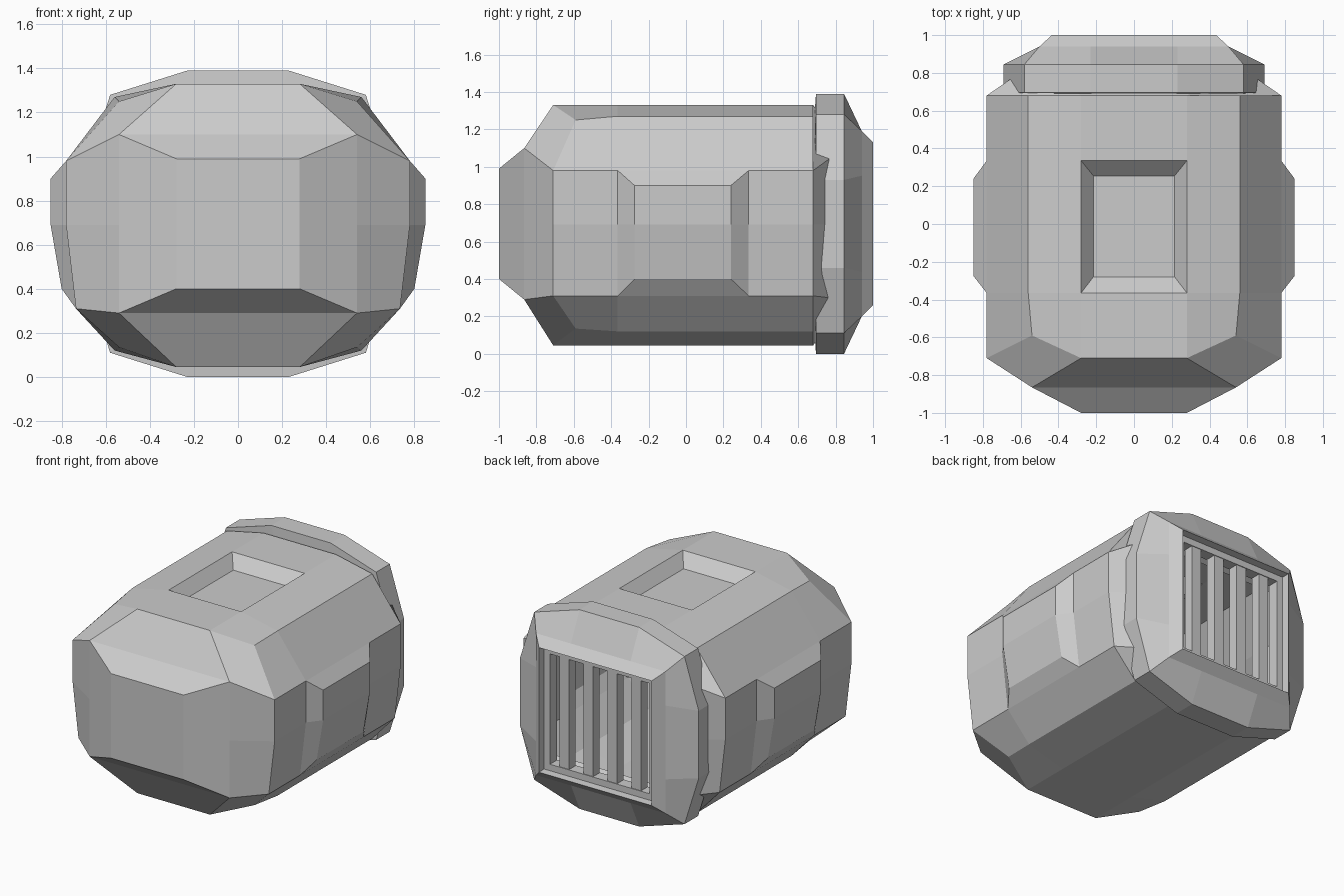
import bpy, bmesh

if "Cube" in bpy.data.objects:
    bpy.data.objects.remove(bpy.data.objects["Cube"])

def finish(name, bm):
    bmesh.ops.recalc_face_normals(bm, faces=bm.faces)
    me = bpy.data.meshes.new(name)
    bm.to_mesh(me)
    bm.free()
    ob = bpy.data.objects.new(name, me)
    bpy.context.collection.objects.link(ob)
    return ob

# ---- carrier shell: faceted hollow body ----
bm = bmesh.new()
cache = {}

def vert(p):
    key = tuple(round(c, 4) for c in p)
    if key not in cache:
        cache[key] = bm.verts.new(key)
    return cache[key]

def mx(p):
    return (-p[0], p[1], p[2])

def both(*pts):
    """A face and its mirror image across x = 0."""
    bm.faces.new([vert(p) for p in pts])
    bm.faces.new([vert(mx(p)) for p in reversed(pts)])

def span(p, q):
    """A face running across x = 0 between edge p-q and its mirror."""
    bm.faces.new([vert(p), vert(q), vert(mx(q)), vert(mx(p))])

# half cross-section from top to bottom
prof = [(.28, 1.33), (.56, 1.27), (.78, .98), (.78, .69), (.735, .31), (.56, .12), (.28, .045)]
def station(y):
    return [(x, y, z) for x, z in prof]

S = [station(y) for y in (-.71, -.365, .335, .68)]
S[0][1] = (.54, -.59, 1.25)
S[0][5] = (.54, -.59, .135)

for k in range(3):
    a, b = S[k], S[k + 1]
    for i in range(6):
        if not (k == 1 and i in (2, 3)):
            both(a[i], a[i + 1], b[i + 1], b[i])
    span(a[6], b[6])
    if k != 1:
        span(a[0], b[0])

# raised side panels
outer = S[1][2:5] + S[2][4:1:-1]
side = [(.85, .90), (.85, .69), (.80, .40)]
inner = [(x, -.275, z) for x, z in side] + [(x, .24, z) for x, z in reversed(side)]
for i in range(6):
    j = (i + 1) % 6
    both(outer[i], outer[j], inner[j], inner[i])
both(inner[0], inner[1], inner[4], inner[5])
both(inner[1], inner[2], inner[3], inner[4])

# recessed handle well on top
t0, t1 = S[1][0], S[2][0]
w0, w1 = (.215, -.28, 1.25), (.215, .255, 1.25)
both(t0, t1, w1, w0)
span(t0, w0)
span(t1, w1)
span(w0, w1)

# faceted ends: the front is closed, the back stays open
def end(p, y):
    A, B, C = [(.54, y, z) for z in (1.10, .69, .29)]
    both(p[0], p[1], p[2], A)
    both(A, p[2], p[3], B)
    both(B, p[3], p[4], C)
    both(C, p[4], p[5], p[6])
    span(p[0], A)
    span(p[6], C)
    return A, B, C

A, B, C = end(S[0], -.865)
end(S[3], .845)
a, b, c = [(.28, -1, z) for z in (.99, .69, .40)]
both(A, B, b, a)
both(B, C, c, b)
for p, q in ((A, a), (a, b), (b, c), (c, C)):
    span(p, q)

shell = finish("carrier_shell", bm)
sol = shell.modifiers.new("thickness", 'SOLIDIFY')
sol.thickness = .04
sol.offset = -1

# ---- door collar: 12-sided band lofted into a rectangular rim ----
def octo(y, s=1.0):
    half = [(.23, 1.39), (.58, 1.28), (.69, .93), (.69, .46), (.58, .11), (.23, 0)]
    half = [(x * s, (z - .695) * s + .695) for x, z in half]
    return [(x, y, z) for x, z in half] + [(-x, y, z) for x, z in reversed(half)]

def rect(y, w, lo, hi):
    m = (hi - lo) * .24
    half = [(w * .46, hi), (w, hi), (w, hi - m), (w, lo + m), (w, lo), (w * .46, lo)]
    return [(x, y, z) for x, z in half] + [(-x, y, z) for x, z in reversed(half)]

bm = bmesh.new()
rings = [octo(.69, .9), octo(.695), octo(.845), rect(.94, .50, .20, 1.19), rect(1.0, .435, .26, 1.13),
         rect(.95, .43, .265, 1.125), rect(.95, .385, .31, 1.08), rect(.87, .385, .31, 1.08)]
rings = [[bm.verts.new(p) for p in r] for r in rings]
for r, q in zip(rings, rings[1:]):
    for i in range(12):
        j = (i + 1) % 12
        bm.faces.new((r[i], r[j], q[j], q[i]))
finish("door_collar", bm)

# ---- vertical door bars ----
for n in range(4):
    bpy.ops.mesh.primitive_cube_add(size=1, location=((n - 1.5) * .185, .91, .695))
    bar = bpy.context.object
    bar.name = f"door_bar_{n + 1}"
    bar.scale = (.075, .07, .80)
